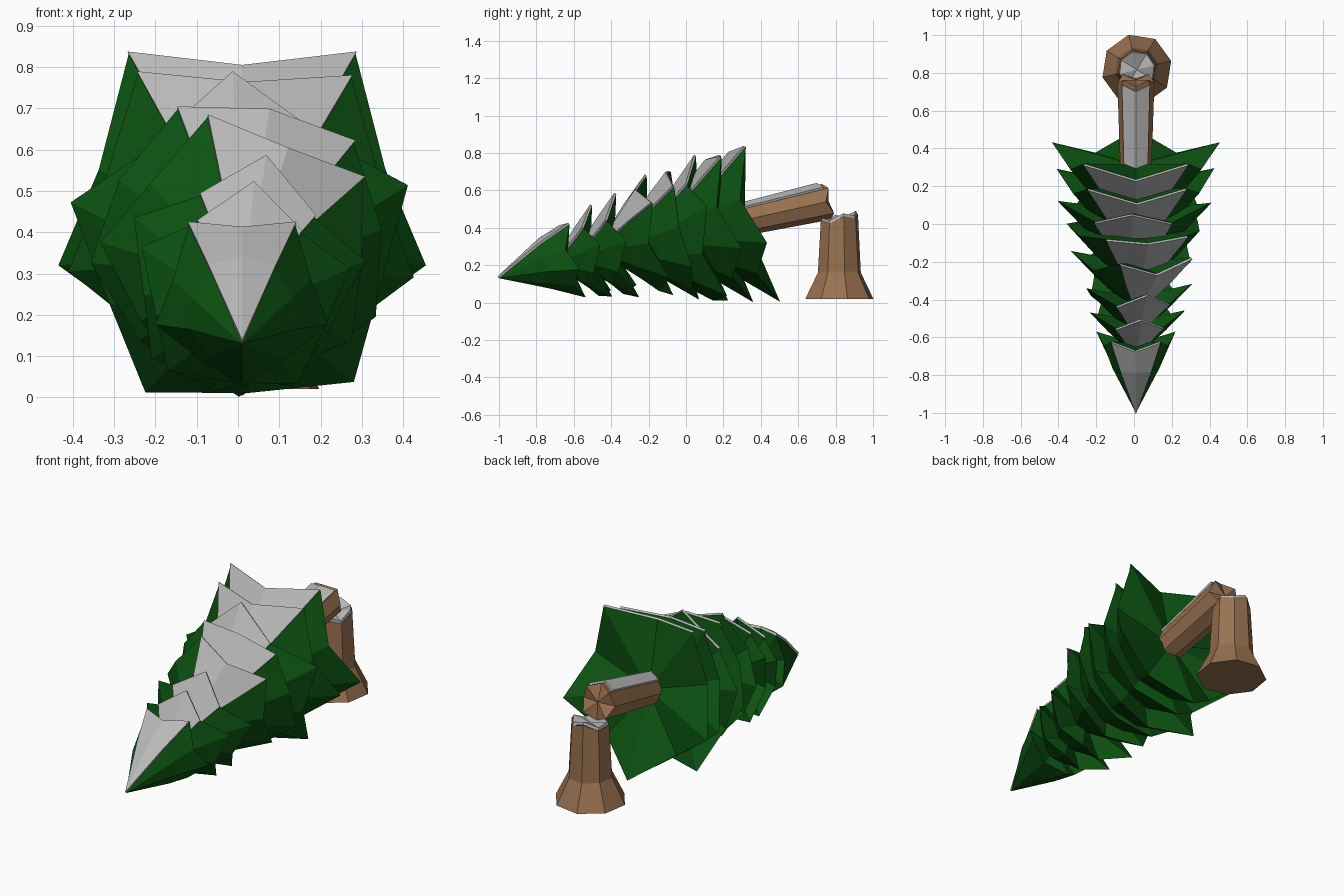
import bpy, bmesh
from math import sin, cos, radians, pi

if "Cube" in bpy.data.objects:
    bpy.data.objects.remove(bpy.data.objects["Cube"])


def material(name, rgb):
    m = bpy.data.materials.new(name)
    m.use_nodes = True
    color = (*rgb, 1)
    m.diffuse_color = color
    m.node_tree.nodes["Principled BSDF"].inputs["Base Color"].default_value = color
    return m


GREEN = material("pine green", (0.004, 0.09, 0.006))
BROWN = material("bark brown", (0.32, 0.165, 0.08))
SNOW = material("snow grey", (0.48, 0.48, 0.48))

TILT = radians(12.5)


def lean(x, up, along):
    """Point in the frame of the fallen tree, measured from its tip."""
    return (x, -1 + cos(TILT) * along - sin(TILT) * up,
            0.13 + sin(TILT) * along + cos(TILT) * up)


def loft(name, rings, mat, sectors=None, thickness=0):
    """Skin rings of points; sectors limits it to a patch, thickness makes a slab."""
    n = len(rings[0])
    bm = bmesh.new()
    verts = [[bm.verts.new(p) for p in ring] for ring in rings]
    for low, high in zip(verts, verts[1:]):
        for j in (range(n) if sectors is None else sectors):
            a, b = j % n, (j + 1) % n
            bm.faces.new((low[a], low[b], high[b], high[a]))
    bmesh.ops.delete(bm, geom=[v for v in bm.verts if not v.link_faces], context='VERTS')
    bmesh.ops.remove_doubles(bm, verts=bm.verts, dist=0.0005)
    mesh = bpy.data.meshes.new(name)
    bm.to_mesh(mesh)
    bm.free()
    obj = bpy.data.objects.new(name, mesh)
    bpy.context.collection.objects.link(obj)
    mesh.materials.append(mat)
    if thickness:
        mod = obj.modifiers.new("slab", 'SOLIDIFY')
        mod.thickness = thickness
        mod.offset = 1
    return obj


def tier(number, along, radius, up, turn, valley, dip, first_snow, x=0.01):
    """Five-pointed branch skirt whose tips sweep backwards, with a snow slab."""
    def ring(tip_r, mid_r, tip_s, mid_s):
        pts = []
        for k in range(10):
            a = radians(turn + 36 * k)
            r, s = (mid_r, mid_s) if k % 2 else (tip_r, tip_s)
            pts.append(lean(x + r * cos(a), up + r * sin(a), s))
        return pts

    star = ring(radius, radius * valley, along, along - dip)
    if number == 1:
        mid_s, end_s = along * 0.6, 0
    else:
        mid_s, end_s = along - 0.42 * radius, along - radius
    mid = ring(radius * 0.61, radius * 0.6, mid_s, mid_s)
    # the first skirt closes exactly on the tree tip
    end = [lean(x, 0 if number == 1 else up, end_s)] * 10
    under = [lean(x, up, along - dip)] * 10
    loft(f"branch_tier_{number}", [under, star, mid, end], GREEN)
    loft(f"tier_snow_{number}", [star, mid, end], SNOW,
         range(first_snow, first_snow + 2), 0.012)


# Branch skirts: along, radius, up, turn, valley, dip, first snowy sector
TIERS = [
    (0.43, 0.22, 0.02, 54, 0.80, 0.05, 0),
    (0.57, 0.267, 0.005, 84, 0.80, 0.07, -1),
    (0.71, 0.30, 0.01, 79, 0.80, 0.08, -1),
    (0.89, 0.345, 0.03, 32, 0.84, 0.07, 0),
    (1.02, 0.37, 0.02, 43, 0.92, 0.02, 0),
    (1.17, 0.43, -0.02, 93, 0.80, 0.08, -1),
    (1.30, 0.44, 0.02, 53, 0.80, 0.08, 0),
    (1.44, 0.468, 0.02, 54, 0.78, 0.09, 0),
]
for i, spec in enumerate(TIERS, 1):
    tier(i, *spec)


# Fallen trunk with a jagged broken end
def trunk_ring(r, along, jag=0):
    pts = []
    for k in range(8):
        a = k * pi / 4
        pts.append(lean(0.01 + r * cos(a), 0.02 + r * sin(a),
                        along + jag * (1 if k % 2 else -1)))
    return pts


root = trunk_ring(0.08, 1.25)
snap = trunk_ring(0.098, 1.81, 0.015)
cap = [lean(0.01, 0.02, 1.81)] * 8
loft("fallen_trunk", [cap, snap, root], BROWN)
loft("trunk_snow", [trunk_ring(0.098, 1.785, 0.015), root], SNOW, range(1, 3), 0.012)


# Stump with flared foot and splintered top
def stump_ring(r, z, slope=0, jag=0):
    return [(0.015 + r * cos(a), 0.82 + r * sin(a), z + slope * sin(a) + jag * (-1) ** k)
            for k, a in enumerate(pi / 4 * (i + 0.3) for i in range(8))]


foot = stump_ring(0.187, 0.02)
top = stump_ring(0.102, 0.445, 0.02, 0.012)
loft("stump", [[(0.015, 0.82, 0.02)] * 8, foot, stump_ring(0.118, 0.16), top,
               [(0.015, 0.82, 0.43)] * 8], BROWN)
loft("stump_snow", [stump_ring(0.098, 0.445, 0.02, 0.012), [(0.015, 0.82, 0.43)] * 8],
     SNOW, None, 0.016)
